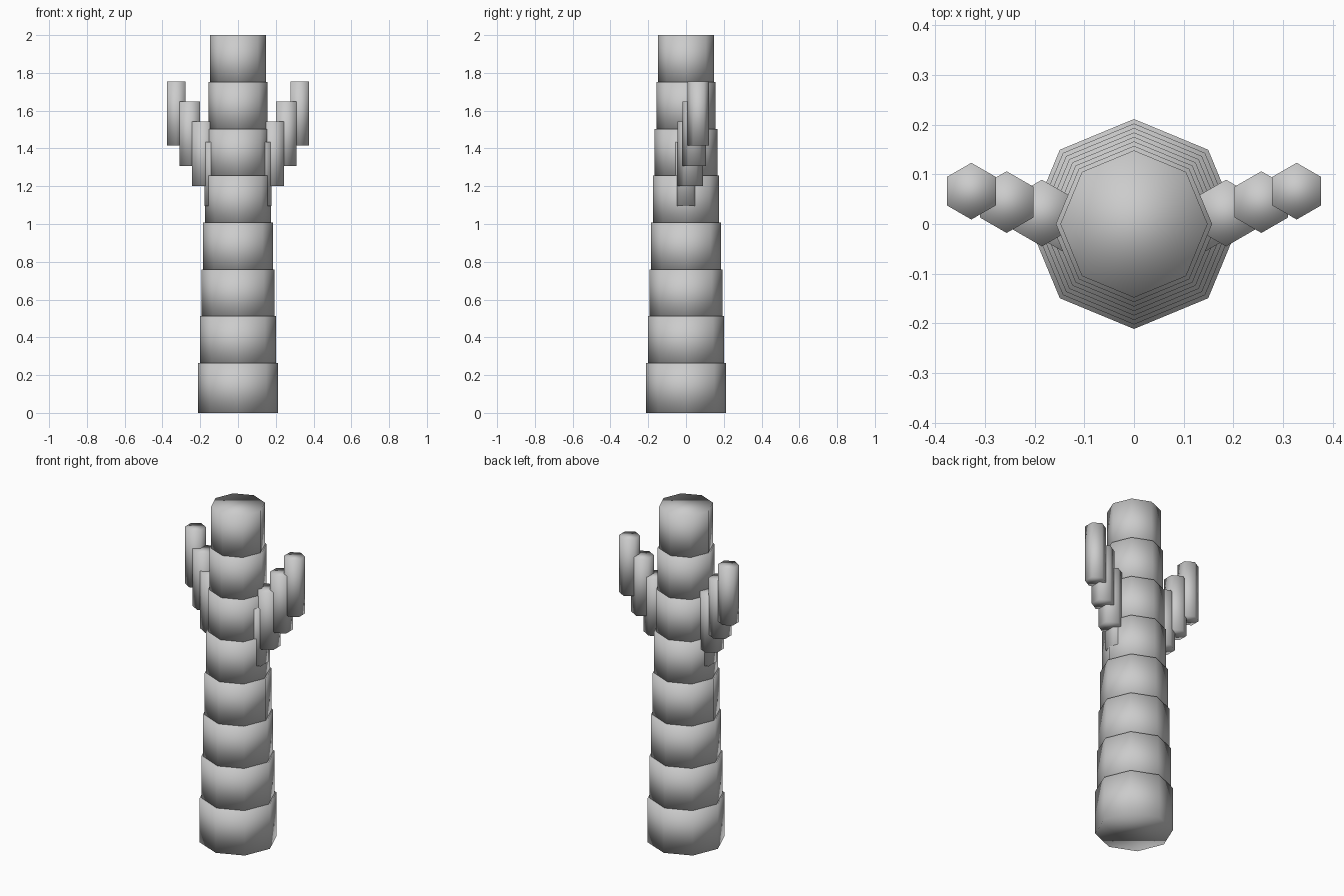
import bpy, bmesh
from mathutils import Matrix

if "Cube" in bpy.data.objects:
    bpy.data.objects.remove(bpy.data.objects["Cube"])


def prism(name, sides, radius, x, y, z0, z1):
    """Closed upright prism with a corner on the y axis, smooth shaded."""
    bm = bmesh.new()
    bmesh.ops.create_cone(bm, cap_ends=True, segments=sides,
                          radius1=radius, radius2=radius, depth=z1 - z0,
                          matrix=Matrix.Translation((0, 0, (z1 - z0) / 2)))
    for face in bm.faces:
        face.smooth = True
    mesh = bpy.data.meshes.new(name)
    bm.to_mesh(mesh)
    bm.free()
    obj = bpy.data.objects.new(name, mesh)
    obj.location = (x, y, z0)
    bpy.context.collection.objects.link(obj)
    return obj


# Trunk: eight stacked octagonal segments, narrowing upwards
for i in range(8):
    z = 0.248 * i
    prism(f"trunk_segment_{i + 1}", 8, 0.211 - 0.009 * i, 0, 0, z, z + 0.264)

# Arms: four stepped hexagonal segments on each side, thinning outwards
for side, label in ((-1, "left"), (1, "right")):
    for i in range(4):
        z = 1.095 + 0.1065 * i
        prism(f"{label}_arm_segment_{i + 1}", 6, 0.072 - 0.005 * i,
              side * (0.114 + 0.071 * i), 0.022 * i, z, z + 0.34)
